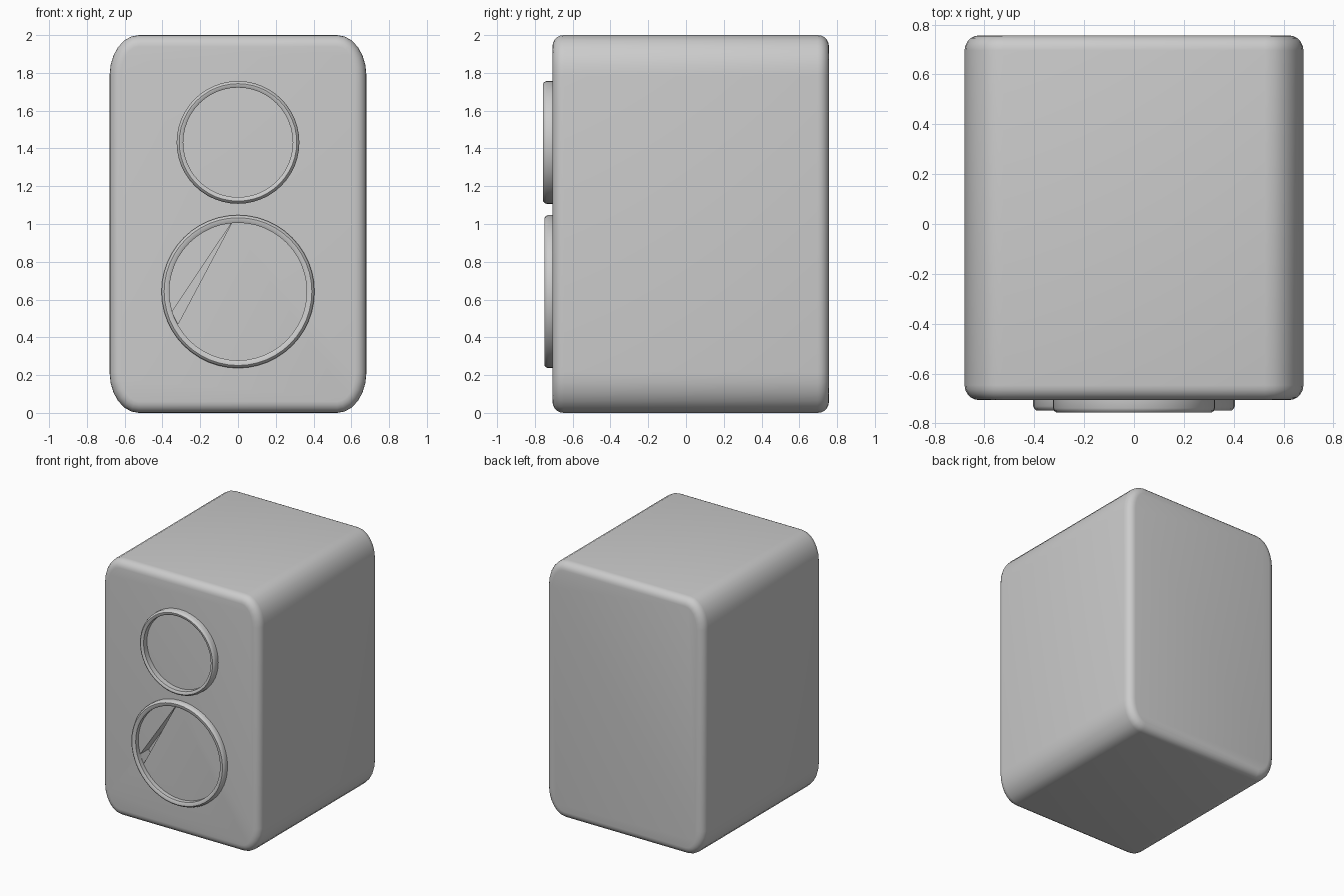
import bpy, bmesh
from math import sin, cos, pi, radians

if "Cube" in bpy.data.objects:
    bpy.data.objects.remove(bpy.data.objects["Cube"])


def finish(name, bm):
    bmesh.ops.recalc_face_normals(bm, faces=bm.faces)
    me = bpy.data.meshes.new(name)
    bm.to_mesh(me)
    bm.free()
    ob = bpy.data.objects.new(name, me)
    bpy.context.collection.objects.link(ob)
    return ob


def activate(ob):
    bpy.ops.object.select_all(action='DESELECT')
    ob.select_set(True)
    bpy.context.view_layer.objects.active = ob


def smooth(ob):
    activate(ob)
    bpy.ops.object.shade_smooth_by_angle(angle=radians(35))


def bridge(bm, a, b):
    n = len(a)
    for i in range(n):
        bm.faces.new((a[i], a[(i + 1) % n], b[(i + 1) % n], b[i]))


def outline(inset, segs=6):
    # rounded rectangle in x/z with slightly tall corners
    hx, hz, rx, rz = 0.68 - inset, 1.0 - inset, 0.155 - inset, 0.215 - inset
    pts = []
    for q, (sx, sz) in enumerate(((1, 1), (-1, 1), (-1, -1), (1, -1))):
        for i in range(segs + 1):
            a = (q + i / segs) * pi / 2
            pts.append((sx * (hx - rx) + rx * cos(a), 1 + sz * (hz - rz) + rz * sin(a)))
    return pts


# cabinet: rounded outline with a soft front and back edge
R, N, FRONT, BACK = 0.06, 5, -0.707, 0.757
steps = [(R * (1 - sin(i / N * pi / 2)), R * (1 - cos(i / N * pi / 2))) for i in range(N, -1, -1)]
sections = [(R - a, FRONT + R - b) for a, b in steps]
sections = [(R * (1 - sin(t)), R * (1 - cos(t))) for t in [i / N * pi / 2 for i in range(N + 1)]]
loops = [(d, FRONT + o) for d, o in sections] + [(d, BACK - o) for d, o in reversed(sections)]
bm = bmesh.new()
rings = [[bm.verts.new((x, y, z)) for x, z in outline(d)] for d, y in loops]
for a, b in zip(rings, rings[1:]):
    bridge(bm, a, b)
bm.faces.new(rings[0])
bm.faces.new(rings[-1])
cabinet = finish("cabinet", bm)

# narrow wedge-shaped slot in the front panel behind the lower ring
bm = bmesh.new()
wedge = ((-0.03, 1.012), (-0.35, 0.535), (-0.318, 0.47))
near, far = [[bm.verts.new((x, y, z)) for x, z in wedge] for y in (-0.8, -0.6)]
bridge(bm, near, far)
bm.faces.new(near)
bm.faces.new(far)
cutter = finish("slot_cutter", bm)
cutter.hide_render = True
activate(cabinet)
cut = cabinet.modifiers.new("slot", 'BOOLEAN')
cut.operation = 'DIFFERENCE'
cut.solver = 'EXACT'
cut.object = cutter
bpy.ops.object.modifier_apply(modifier=cut.name)
bpy.data.objects.remove(cutter)
smooth(cabinet)


def speaker_ring(name, z, r, width, front, segs=48):
    # lathed trim ring with a rounded outer lip
    profile = [(r, FRONT + 0.01), (r, front + 0.018), (r - 0.005, front + 0.007),
               (r - 0.014, front), (r - width * 0.7, front + 0.001),
               (r - width, front + 0.008), (r - width, FRONT + 0.01)]
    bm = bmesh.new()
    rings = [[bm.verts.new((pr * cos(2 * pi * i / segs), y, z + pr * sin(2 * pi * i / segs)))
              for i in range(segs)] for pr, y in profile]
    for a, b in zip(rings, rings[1:] + rings[:1]):
        bridge(bm, a, b)
    smooth(finish(name, bm))


speaker_ring("tweeter_ring", 1.432, 0.325, 0.035, -0.757)
speaker_ring("woofer_ring", 0.642, 0.405, 0.041, -0.749)
